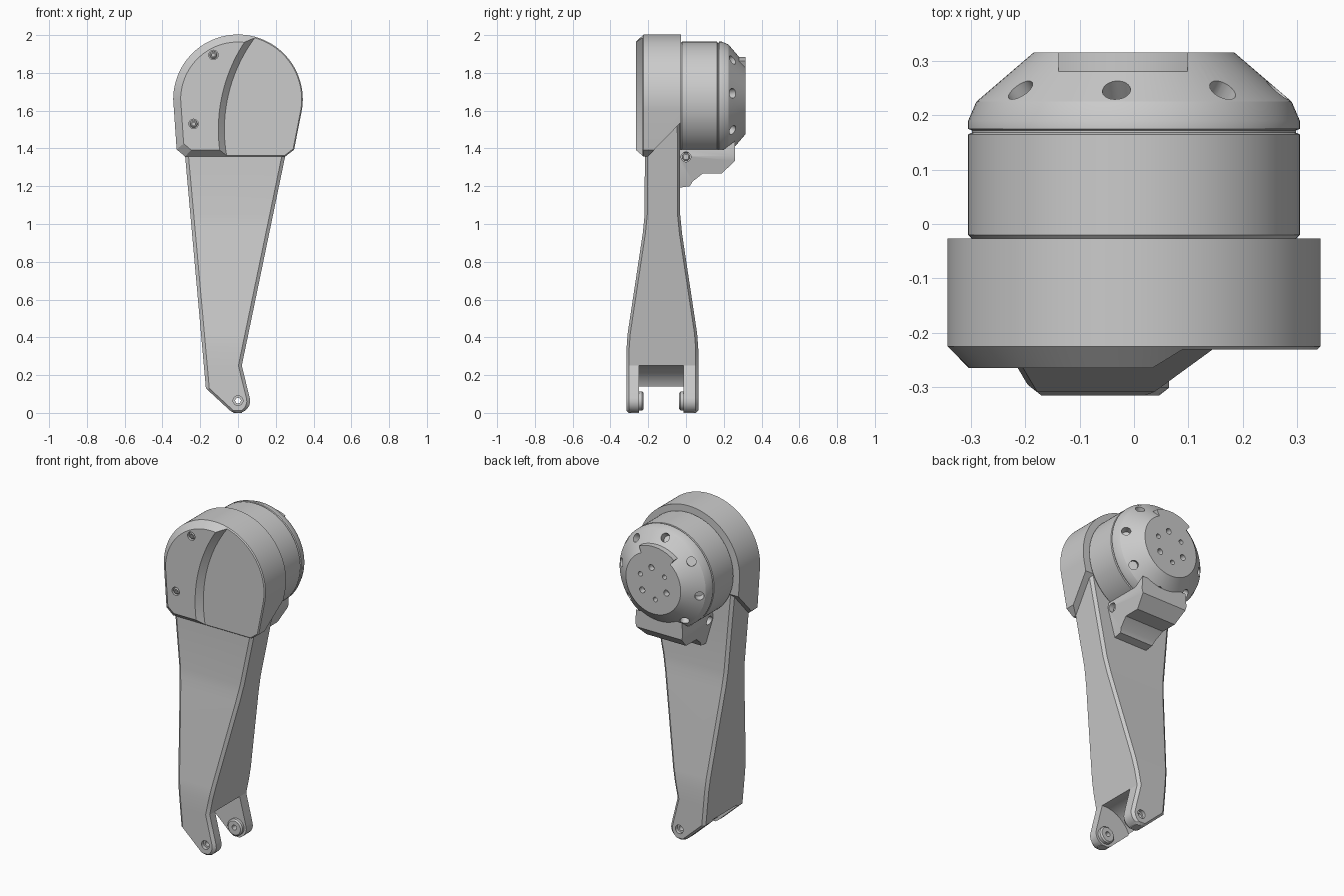
import bpy, bmesh, math
from math import sin, cos, radians, sqrt, pi
from mathutils import Vector

if "Cube" in bpy.data.objects:
    bpy.data.objects.remove(bpy.data.objects["Cube"])


def loft(name, rings):
    """Closed solid bridging equal-length rings of points, capped at both ends."""
    bm = bmesh.new()
    loops = [[bm.verts.new(p) for p in ring] for ring in rings]
    n = len(loops[0])
    for a, b in zip(loops, loops[1:]):
        for i in range(n):
            j = (i + 1) % n
            bm.faces.new((a[i], a[j], b[j], b[i]))
    bm.faces.new(loops[0])
    bm.faces.new(loops[-1])
    bmesh.ops.recalc_face_normals(bm, faces=bm.faces)
    me = bpy.data.meshes.new(name)
    bm.to_mesh(me)
    bm.free()
    ob = bpy.data.objects.new(name, me)
    bpy.context.collection.objects.link(ob)
    return ob


def prism_y(name, pts, y0, y1):
    return loft(name, [[(x, y, z) for x, z in pts] for y in (y0, y1)])


def prism_x(name, pts, x0, x1):
    return loft(name, [[(x, y, z) for y, z in pts] for x in (x0, x1)])


def tube(name, start, direction, profile, n=24):
    """Solid of revolution: profile is (distance along direction, radius)."""
    d = Vector(direction).normalized()
    q = d.to_track_quat('Z', 'Y')
    o = Vector(start)
    return loft(name, [[o + q @ Vector((r * cos(2 * pi * i / n), r * sin(2 * pi * i / n), t))
                        for i in range(n)] for t, r in profile])


def boolean(ob, tools, op='DIFFERENCE'):
    for tool in tools:
        m = ob.modifiers.new('bool', 'BOOLEAN')
        m.operation, m.solver, m.object = op, 'EXACT', tool
        bpy.context.view_layer.objects.active = ob
        bpy.ops.object.modifier_apply(modifier=m.name)
        bpy.data.objects.remove(tool, do_unlink=True)


def lerp(table, z):
    for (z0, v0), (z1, v1) in zip(table, table[1:]):
        if z <= z1:
            return v0 + (v1 - v0) * (z - z0) / (z1 - z0)
    return table[-1][1]


HUB = 1.66      # height of the motor axis
PIN = 0.065     # height of the pivot at the foot

# Leg: octagonal sections lofted upwards
left = [(0, -0.022), (0.012, -0.042), (0.13, -0.17), (1.36, -0.28), (1.54, -0.297)]
right = [(0.08, 0.062), (0.25, 0.02), (1.36, 0.25), (1.54, 0.287)]
half = [(0, 0.19), (0.34, 0.19), (0.42, 0.184), (0.95, 0.104), (1.05, 0.094), (1.54, 0.0925)]
levels = [0.0, 0.004, 0.012, 0.025, 0.04, 0.06, 0.08, 0.13, 0.25, 0.34, 0.38, 0.42,
          0.95, 1.0, 1.05, 1.36, 1.54]
YC = -0.125
rings = []
for z in levels:
    xl = lerp(left, z)
    xr = lerp(right, z) if z >= 0.08 else max(0.022, sqrt(max(0, 0.065 ** 2 - (z - PIN) ** 2)))
    h = lerp(half, z) - max(0, 0.012 - z)
    cx, cy = 0.018, 0.014
    rings.append([(xl + cx, YC - h, z), (xr - cx, YC - h, z), (xr, YC - h + cy, z), (xr, YC + h - cy, z),
                  (xr - cx, YC + h, z), (xl + cx, YC + h, z), (xl, YC + h - cy, z), (xl, YC - h + cy, z)])
leg = loft('leg', rings)
# Fork slot, inner bosses and pivot holes
boolean(leg, [tube('slot', (0, -0.25, PIN), (0, 1, 0), [(0, 0.187), (0.238, 0.187)], 64)])
boolean(leg, [tube('boss', (0, y, PIN - 0.002), (0, s, 0), [(0, 0.05), (0.028, 0.05), (0.036, 0.042)], 32)
              for y, s in ((-0.26, 1), (0.0, -1))], 'UNION')
boolean(leg, [tube('hole', (0, -0.4, PIN), (0, 1, 0), [(0, 0.015), (0.6, 0.015)])]
        + [tube('bore', (0, y, PIN), (0, s, 0), [(0, 0.026), (0.06, 0.026)])
           for y, s in ((-0.355, 1), (0.105, -1))])

# Head cover: round-topped shell with chamfered front
R = 0.343
outline = [(-0.28, 1.357), (-0.325, 1.395)]
outline += [(R * cos(radians(a)), HUB + R * sin(radians(a))) for a in range(180, -10, -3)]
outline += [(0.297, 1.393), (0.25, 1.357)]


def cover_ring(y, s):
    return [(x * s, y, HUB + (z - HUB) * s) for x, z in outline]


cover = loft('head_cover', [cover_ring(-0.027, 1), cover_ring(-0.225, 1), cover_ring(-0.265, 0.885)])
# Curved step across the front, sloped underside, two countersunk screws
boolean(cover, [
    tube('step', (0.74, -0.231, 1.5), (0, -1, 0), [(0, 0.812), (0.07, 0.878)], 192),
    prism_x('slope', [(-0.21, 1.35), (-0.02, 1.545), (-0.02, 1.2), (-0.21, 1.2)], -0.5, 0.5)])
SCREWS = [(-0.13, 1.895), (-0.235, 1.53)]
boolean(cover, [tube('screw_hole', (x, -0.28, z), (0, 1, 0), [(0, 0.025), (0.035, 0.025)]) for x, z in SCREWS])
for x, z in SCREWS:
    screw = tube('cover_screw', (x, -0.235, z), (0, -1, 0), [(0, 0.02), (0.022, 0.02), (0.027, 0.014)])
    boolean(screw, [tube('socket', (x, -0.27, z), (0, 1, 0), [(0, 0.009), (0.02, 0.009)], 6)])

# Motor housing turned around the y axis
motor = tube('motor', (0, 0, HUB), (0, 1, 0), [
    (-0.1, 0.285), (-0.03, 0.285), (-0.027, 0.298), (-0.02, 0.305), (0.165, 0.305), (0.168, 0.298),
    (0.172, 0.298), (0.175, 0.305), (0.19, 0.305), (0.225, 0.29), (0.315, 0.185)], 96)
# Vent holes around the cone, bolt holes on the back face
cutters = []
for k in range(8):
    a = radians(7 + 45 * k)
    d = Vector((0.65 * cos(a), 0.76, 0.65 * sin(a)))
    p = Vector((0.265 * cos(a), 0.246, HUB + 0.265 * sin(a)))
    cutters.append(tube('vent', p - d * 0.045, d, [(0, 0.026), (0.12, 0.026)]))
for k in range(6):
    a = radians(22 + 60 * k)
    r = 0.018 if k % 2 else 0.014
    cutters.append(tube('bolt_hole', (0.095 * cos(a), 0.28, HUB + 0.095 * sin(a)), (0, 1, 0),
                        [(0, r), (0.06, r)], 16))
boolean(motor, cutters)

# Raised key segment at the top of the back face
arc = [radians(64 + 64 * i / 16) for i in range(17)]
key = [(0.225 * cos(a), HUB + 0.225 * sin(a)) for a in arc]
key += [(0.182 * cos(a), HUB + 0.182 * sin(a)) for a in reversed(arc)]
prism_y('motor_key', key, 0.274, 0.315)

# Support bracket beneath the motor
bracket = prism_x('motor_bracket', [
    (-0.05, 1.19), (0.02, 1.20), (0.035, 1.225), (0.09, 1.268), (0.19, 1.268), (0.26, 1.335),
    (0.26, 1.44), (0.20, 1.395), (-0.05, 1.395)], -0.3, 0.3)
boolean(bracket, [prism_y('wedge', [(-0.15, 1.5), (-0.16, 1.36), (-0.10, 1.15), (0.10, 1.15),
                                    (0.16, 1.36), (0.15, 1.5)], -0.2, 0.4)], 'INTERSECT')
boolean(bracket, [tube('clearance', (0, -0.1, HUB), (0, 1, 0),
                       [(0, 0.304), (0.29, 0.304), (0.325, 0.288), (0.42, 0.182)], 96)])
boolean(bracket, [tube('side_hole', (s * 0.11, 0.0, 1.355), (s, 0, 0), [(0, 0.026), (0.1, 0.026)])
                  for s in (-1, 1)])
for s in (-1, 1):
    tube('bracket_screw', (s * 0.1, 0.0, 1.355), (s, 0, 0), [(0, 0.02), (0.03, 0.02), (0.035, 0.014)])

# Smooth shading with crisp edges
for ob in bpy.context.scene.objects:
    ob.select_set(True)
bpy.context.view_layer.objects.active = leg
bpy.ops.object.shade_smooth_by_angle(angle=radians(25))
